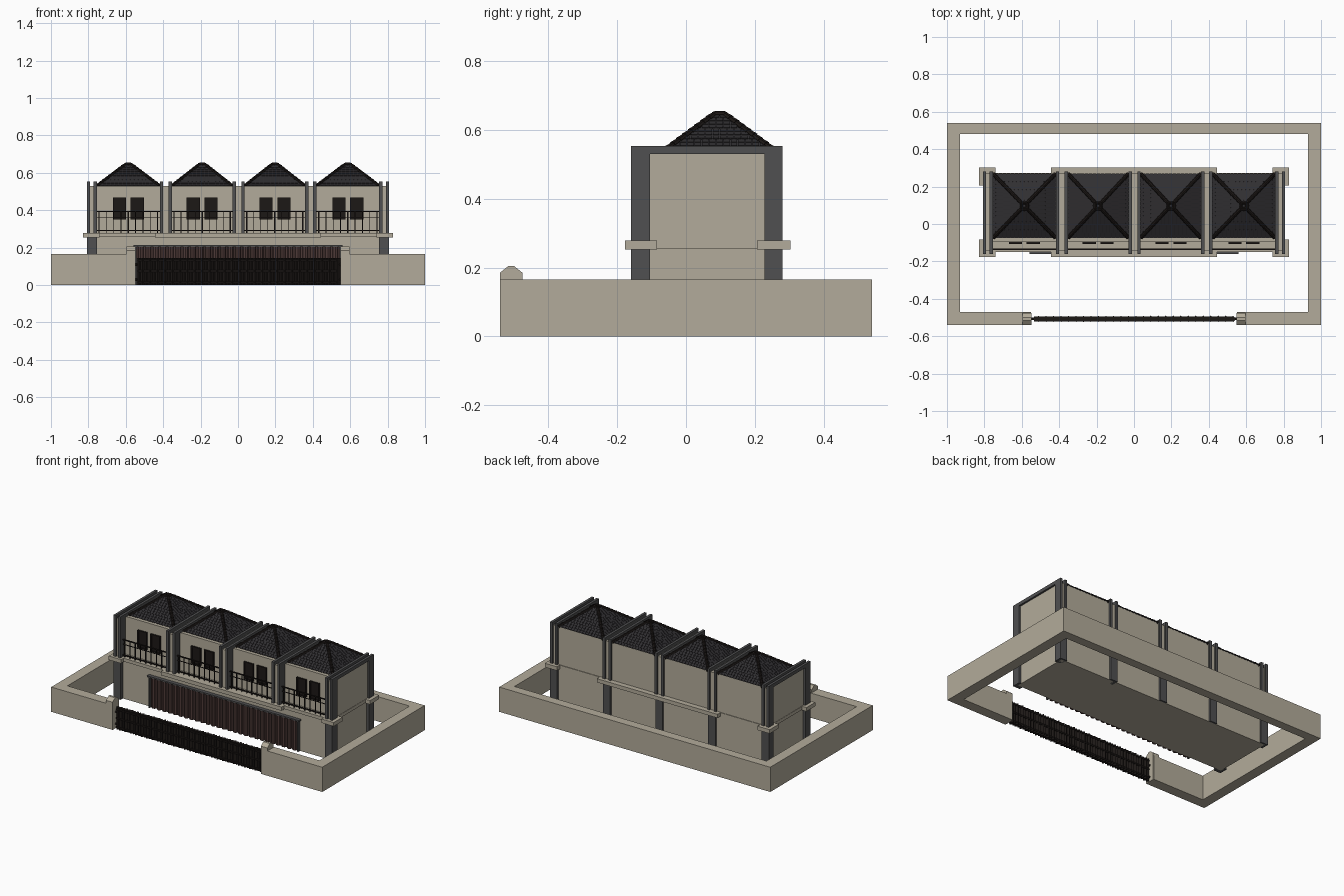
import bpy, bmesh, math
from mathutils import Vector, Matrix

if "Cube" in bpy.data.objects:
    bpy.data.objects.remove(bpy.data.objects["Cube"])


def material(name, r, g, b):
    m = bpy.data.materials.new(name)
    m.diffuse_color = (r, g, b, 1)
    m.use_nodes = True
    m.node_tree.nodes["Principled BSDF"].inputs["Base Color"].default_value = m.diffuse_color
    return m


STONE = material("stone", 0.45, 0.41, 0.325)
FRAME = material("frame_grey", 0.08, 0.08, 0.082)
TILE = material("roof_tile", 0.03, 0.028, 0.031)
DARK = material("dark_metal", 0.012, 0.009, 0.008)
BROWN = material("shutter_brown", 0.075, 0.042, 0.038)


def box(bm, x0, x1, y0, y1, z0, z1):
    c = Vector(((x0 + x1) / 2, (y0 + y1) / 2, (z0 + z1) / 2))
    s = Matrix.Diagonal((x1 - x0, y1 - y0, z1 - z0, 1))
    bmesh.ops.create_cube(bm, size=1, matrix=Matrix.Translation(c) @ s)


def rod(bm, a, b, r0, r1=None, n=8):
    a, b = Vector(a), Vector(b)
    d = b - a
    rot = d.to_track_quat('Z', 'Y').to_matrix().to_4x4()
    bmesh.ops.create_cone(bm, cap_ends=True, segments=n, radius1=r0,
                          radius2=r0 if r1 is None else r1, depth=d.length,
                          matrix=Matrix.Translation((a + b) / 2) @ rot)


def extrude_profile(bm, pts, x0, x1):
    f = bm.faces.new([bm.verts.new((x0, y, z)) for y, z in pts])
    r = bmesh.ops.extrude_face_region(bm, geom=[f])
    verts = [v for v in r['geom'] if isinstance(v, bmesh.types.BMVert)]
    bmesh.ops.translate(bm, verts=verts, vec=(x1 - x0, 0, 0))


def finish(bm, name, mat):
    bmesh.ops.recalc_face_normals(bm, faces=bm.faces)
    me = bpy.data.meshes.new(name)
    bm.to_mesh(me)
    bm.free()
    ob = bpy.data.objects.new(name, me)
    me.materials.append(mat)
    bpy.context.collection.objects.link(ob)
    return ob


def boxes(name, mat, dims):
    bm = bmesh.new()
    for d in dims:
        box(bm, *d)
    return finish(bm, name, mat)


# Perimeter wall, one closed outline with a gap for the gate
bm = bmesh.new()
outline = [(-0.55, -0.54), (-1, -0.54), (-1, 0.54), (1, 0.54), (1, -0.54), (0.55, -0.54),
           (0.55, -0.47), (0.93, -0.47), (0.93, 0.48), (-0.93, 0.48), (-0.93, -0.47), (-0.55, -0.47)]
f = bm.faces.new([bm.verts.new((x, y, 0)) for x, y in outline])
r = bmesh.ops.extrude_face_region(bm, geom=[f])
bmesh.ops.translate(bm, verts=[v for v in r['geom'] if isinstance(v, bmesh.types.BMVert)],
                    vec=(0, 0, 0.165))
finish(bm, "perimeter_wall", STONE)

# Gate posts with peaked caps
bm = bmesh.new()
for s in (-1, 1):
    extrude_profile(bm, [(-0.54, 0), (-0.475, 0), (-0.475, 0.185), (-0.5, 0.205),
                         (-0.515, 0.205), (-0.54, 0.185)], s * 0.547, s * 0.595)
finish(bm, "gate_posts", STONE)

# Sliding gate: panel, rails, close vertical bars
bm = bmesh.new()
box(bm, -0.535, 0.535, -0.512, -0.502, 0.004, 0.14)
for z in (0.01, 0.07, 0.128):
    box(bm, -0.535, 0.535, -0.52, -0.494, z, z + 0.01)
for i in range(54):
    x = -0.53 + i * 0.02
    rod(bm, (x, -0.507, 0), (x, -0.507, 0.145), 0.017 if i % 2 else 0.013, n=4)
for s in (-1, 1):
    for z in (0.03, 0.11):
        rod(bm, (s * 0.53, -0.507, z), (s * 0.55, -0.507, z), 0.007)
finish(bm, "gate", DARK)

# Ground floor, upper floor and party walls
PAIRS = [-0.781, -0.386, 0.003, 0.389, 0.781]
HALF = [0.026, 0.032, 0.032, 0.03, 0.026]
boxes("ground_floor", STONE, [(-0.79, 0.79, -0.135, 0.268, 0, 0.256)])
boxes("upper_floor", STONE, [(-0.79, 0.79, -0.095, 0.268, 0.27, 0.53)])
boxes("party_walls", STONE, [(x - h + 0.012, x + h - 0.012, -0.145, 0.27, 0.27, 0.53)
                             for x, h in zip(PAIRS, HALF)])

# Floor band with projecting pads
pads = [(-0.797, 0.797, -0.15, 0.272, 0.256, 0.278)]
for y0, y1 in ((-0.177, -0.084), (0.206, 0.303)):
    pads += [(-0.83, -0.74, y0, y1, 0.253, 0.279), (0.74, 0.83, y0, y1, 0.253, 0.279)]
pads += [(-0.445, 0.445, -0.177, -0.1, 0.254, 0.279), (-0.445, 0.445, 0.25, 0.303, 0.254, 0.279)]
boxes("floor_band", STONE, pads)

# Portal frames in pairs on the upper floor, single columns below
frames, columns = [], []
for i, (x, h) in enumerate(zip(PAIRS, HALF)):
    for x0 in (x - h, x + h - 0.017):
        frames += [(x0, x0 + 0.017, -0.16, -0.105, 0.279, 0.53),
                   (x0, x0 + 0.017, 0.228, 0.28, 0.279, 0.53),
                   (x0, x0 + 0.017, -0.16, 0.28, 0.53, 0.553)]
    columns.append((x - 0.026, x + 0.026, 0.228, 0.28, 0, 0.254))
    if i in (0, 4):
        columns.append((x - 0.026, x + 0.026, -0.16, -0.105, 0, 0.254))
boxes("portal_frames", FRAME, frames)
boxes("lower_columns", FRAME, columns)

# Garage shutter with rounded slats, and its surround
bm = bmesh.new()
box(bm, -0.545, 0.545, -0.143, -0.13, 0.003, 0.205)
for i in range(27):
    x = -0.52 + i * 0.04
    rod(bm, (x, -0.141, 0.003), (x, -0.141, 0.203), 0.016, n=8)
finish(bm, "garage_shutter", BROWN)
boxes("shutter_surround", FRAME, [(-0.56, 0.56, -0.16, -0.13, 0.204, 0.213),
                                  (-0.553, -0.543, -0.155, -0.13, 0, 0.205),
                                  (0.543, 0.553, -0.155, -0.13, 0, 0.205)])


def roof(name, x0, x1, y0, y1, z0, z1):
    c = Vector(((x0 + x1) / 2, (y0 + y1) / 2, 0))
    hx, hy, t = (x1 - x0) / 2, (y1 - y0) / 2, 0.015
    signs = [(-1, -1), (1, -1), (1, 1), (-1, 1)]
    low = [c + Vector((a * hx, b * hy, z0)) for a, b in signs]
    top = [c + Vector((a * t, b * t, z1)) for a, b in signs]
    bm = bmesh.new()
    lv, tv = [bm.verts.new(p) for p in low], [bm.verts.new(p) for p in top]
    bm.faces.new(lv)
    bm.faces.new(tv)
    rows = 11
    for k in range(4):
        j = (k + 1) % 4
        bm.faces.new((lv[k], lv[j], tv[j], tv[k]))
        # staggered tiles, each tipped so its lower edge stands proud
        u = (low[j] - low[k]).normalized()
        v = ((top[j] + top[k]) - (low[j] + low[k])).normalized()
        n = u.cross(v)
        length = ((top[j] + top[k]) / 2 - (low[j] + low[k]) / 2).length / rows
        for i in range(rows):
            a, b = low[k].lerp(top[k], i / rows), low[j].lerp(top[j], i / rows)
            mid, half = (a + b) / 2, (b - a).length / 2
            w = 0.021
            count = int(2 * half / w) - (i % 2)
            for q in range(max(count, 1)):
                p = mid + u * (q - (max(count, 1) - 1) / 2) * w + v * length * 0.5 + n * 0.001
                m = Matrix((u, v, n)).transposed().to_4x4()
                m = Matrix.Translation(p) @ m @ Matrix.Rotation(-0.1, 4, 'X')
                bmesh.ops.create_cube(bm, size=1, matrix=m @ Matrix.Diagonal(
                    (w * 0.88, length * 1.05, 0.004, 1)))
    finish(bm, name, TILE)
    # overlapping ridge caps along the hips
    bm = bmesh.new()
    for p, q in zip(low, top):
        for i in range(9):
            rod(bm, p.lerp(q, i / 9), p.lerp(q, min(1, (i + 1.15) / 9)), 0.011, 0.008)
    for k in range(4):
        rod(bm, top[k], top[(k + 1) % 4], 0.009)
    finish(bm, name + "_hip_caps", DARK)


# Repeating bays: roof, windows, balcony railing
for b in range(4):
    x0, x1 = PAIRS[b] + HALF[b], PAIRS[b + 1] - HALF[b + 1]
    xc = (x0 + x1) / 2
    roof(f"roof_{b + 1}", x0 + 0.002, x1 - 0.002, -0.073, 0.268, 0.531, 0.645)
    panes, sashes = [], []
    for s in (-1, 1):
        wx = xc + s * 0.048
        panes.append((wx - 0.033, wx + 0.033, -0.1, -0.09, 0.353, 0.464))
        for e in (-1, 1):
            ex = wx + e * 0.031
            sashes.append((ex - 0.004, ex + 0.004, -0.106, -0.09, 0.35, 0.467))
        for z in (0.35, 0.46):
            sashes.append((wx - 0.035, wx + 0.035, -0.106, -0.09, z, z + 0.007))
    boxes(f"window_panes_{b + 1}", DARK, panes)
    boxes(f"window_frames_{b + 1}", DARK, sashes)
    rails = [(x0, x1, -0.138, -0.13, z, z + 0.006) for z in (0.288, 0.39)]
    rails.append((x0, x1, -0.136, -0.132, 0.36, 0.364))
    for i in range(9):
        x, w = x0 + 0.012 + i * (x1 - x0 - 0.024) / 8, 0.0035 if i % 4 == 0 else 0.002
        rails.append((x - w, x + w, -0.137, -0.131, 0.278, 0.393))
    boxes(f"balcony_railing_{b + 1}", DARK, rails)
